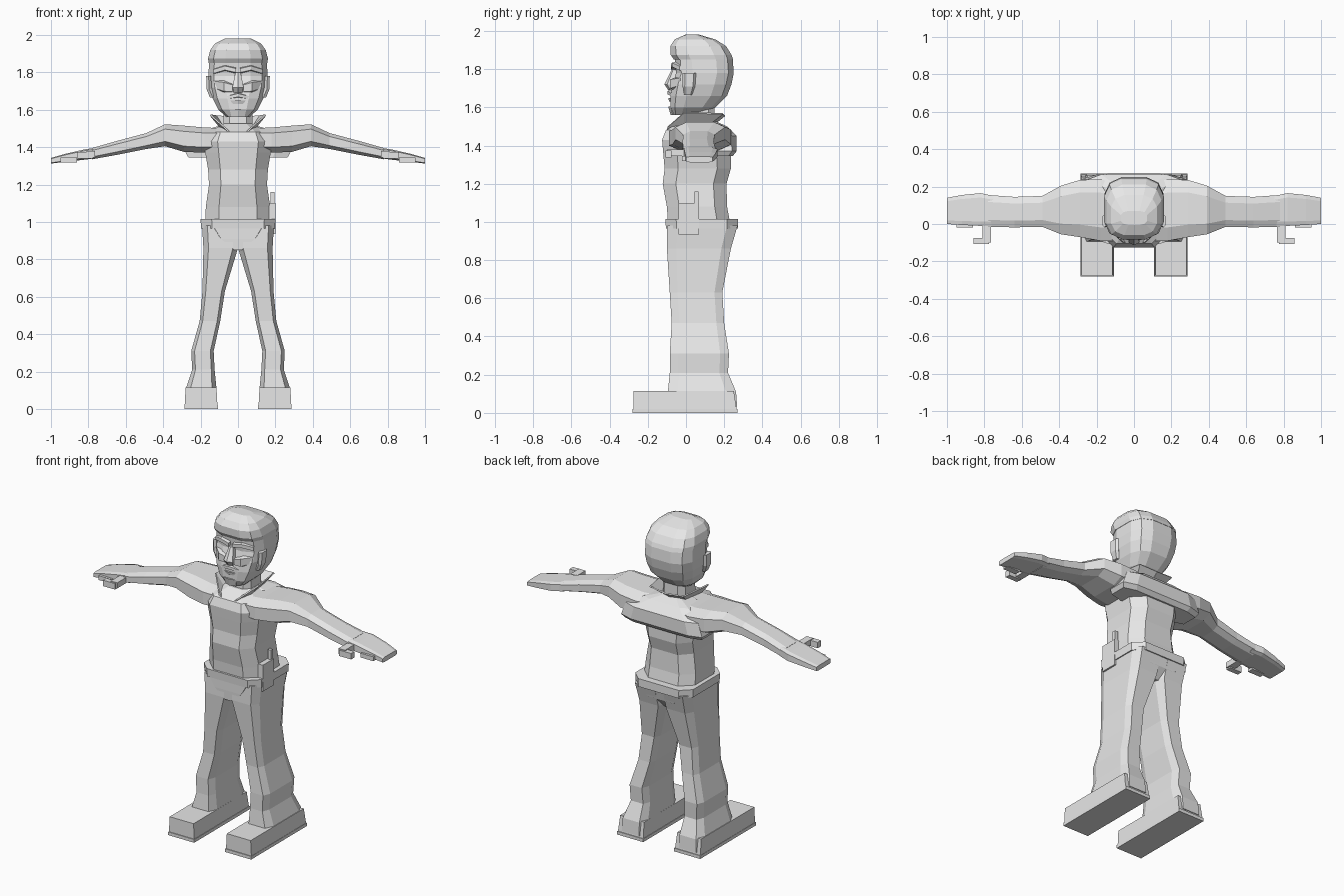
import bpy
import bmesh
from math import cos, sin, pi, copysign

if "Cube" in bpy.data.objects:
    bpy.data.objects.remove(bpy.data.objects["Cube"], do_unlink=True)

GREY = (0.8, 0.8, 0.8, 1)
grey = bpy.data.materials.new("plain grey")
grey.use_nodes = True
grey.diffuse_color = GREY
grey.node_tree.nodes["Principled BSDF"].inputs["Base Color"].default_value = GREY


def finish(name, bm, mirrored=False):
    """Turn a bmesh into a flat shaded object, optionally mirrored in x."""
    bmesh.ops.recalc_face_normals(bm, faces=bm.faces)
    mesh = bpy.data.meshes.new(name)
    bm.to_mesh(mesh)
    bm.free()
    mesh.materials.append(grey)
    obj = bpy.data.objects.new(name, mesh)
    bpy.context.collection.objects.link(obj)
    if mirrored:
        mod = obj.modifiers.new("mirror", 'MIRROR')
        mod.use_mirror_merge = False
    return obj


def outline(a0, a1, b0, b1, sides, power):
    """Rounded box outline that touches the given bounds."""
    biggest = cos(pi / sides)

    def bend(v):
        return copysign(abs(v / biggest) ** power, v)

    points = []
    for i in range(sides):
        t = (i + 0.5) * 2 * pi / sides
        points.append(((a0 + a1) / 2 + bend(cos(t)) * (a1 - a0) / 2,
                       (b0 + b1) / 2 + bend(sin(t)) * (b1 - b0) / 2))
    return points


def loft(name, sections, axis="z", sides=8, power=0.6, mirrored=False):
    """Skin sections of (position, low, high, low, high) along x or z."""
    bm = bmesh.new()
    rings = []
    for pos, *bounds in sections:
        flat = outline(*bounds, sides, power)
        rings.append([bm.verts.new((pos, a, b) if axis == "x" else (a, b, pos))
                      for a, b in flat])
    for low, high in zip(rings, rings[1:]):
        for i in range(sides):
            j = (i + 1) % sides
            bm.faces.new((low[i], low[j], high[j], high[i]))
    bm.faces.new(rings[0])
    bm.faces.new(rings[-1])
    return finish(name, bm, mirrored)


def column(name, sections, **options):
    """Loft of centred sections (height, half width, front, back)."""
    return loft(name, [(z, -w, w, f, b) for z, w, f, b in sections], **options)


def box(name, x0, x1, y0, y1, z0, z1, mirrored=False):
    return loft(name, [(z0, x0, x1, y0, y1), (z1, x0, x1, y0, y1)],
                sides=4, mirrored=mirrored)


# Shoes with thin soles
box("soles", .107, .287, -.28, .27, 0, .02, mirrored=True)
loft("shoes", [(.02, .11, .285, -.275, .265), (.115, .115, .28, -.275, .25)],
     sides=4, mirrored=True)

# Trousers
loft("trouser_legs", [
    (.03, .112, .282, -.09, .268),
    (.11, .115, .278, -.095, .262),
    (.21, .125, .245, -.085, .22),
    (.31, .13, .25, -.085, .225),
    (.47, .095, .205, -.075, .2),
    (.63, .07, .19, -.085, .19),
    (.86, 0, .185, -.1, .235),
    (.98, 0, .192, -.098, .27),
], power=.4, mirrored=True)
column("trouser_seat", [
    (.85, .03, -.098, .2),
    (.91, .13, -.1, .25),
    (.98, .19, -.1, .268),
], power=.4)

# Belt and hip radio
column("belt", [(.965, .198, -.105, .272), (1.015, .2, -.108, .272)], power=.4)
box("radio", .165, .2, -.04, .068, .935, 1.1)
box("radio_antenna", .175, .195, .045, .066, 1.1, 1.16)

# Jacket body
column("jacket", [
    (1, .175, -.095, .23),
    (1.08, .172, -.1, .215),
    (1.2, .155, -.122, .212),
    (1.28, .16, -.112, .235),
    (1.37, .175, -.12, .235),
    (1.43, .185, -.125, .25),
    (1.48, .16, -.105, .225),
    (1.525, .075, -.03, .16),
], power=.6)
column("back_yoke", [
    (1.345, .265, .1, .245),
    (1.37, .28, .1, .265),
    (1.45, .25, .08, .265),
    (1.5, .15, .06, .215),
    (1.525, .06, .05, .16),
], power=.4)

# Sleeves and flat hands
loft("arms", [
    (.05, -.09, .2, 1.38, 1.5),
    (.18, -.09, .24, 1.37, 1.505),
    (.29, -.07, .235, 1.375, 1.515),
    (.39, -.055, .205, 1.405, 1.522),
    (.49, -.015, .15, 1.39, 1.475),
    (.64, -.018, .145, 1.36, 1.435),
    (.78, -.015, .155, 1.335, 1.395),
], axis="x", power=.65, mirrored=True)
loft("hands", [
    (.75, -.01, .15, 1.342, 1.398),
    (.82, -.01, .165, 1.333, 1.388),
    (.92, -.005, .155, 1.322, 1.365),
    (1, 0, .14, 1.312, 1.342),
], axis="x", power=.35, mirrored=True)
box("thumb_bases", .765, .81, -.1, .03, 1.345, 1.38, mirrored=True)
box("thumb_tips", .775, .858, -.108, -.075, 1.338, 1.375, mirrored=True)
box("forefingers", .86, .95, -.02, .02, 1.318, 1.345, mirrored=True)

# Neck and flared collar
column("neck", [(1.46, .08, -.02, .15), (1.63, .075, -.01, .15)])
bm = bmesh.new()
lower = [(.015, -.105, 1.45), (.085, -.01, 1.5), (.08, .12, 1.515), (0, .15, 1.52)]
upper = [(.06, -.095, 1.5), (.145, -.01, 1.575), (.115, .19, 1.57), (0, .2, 1.56)]
low = [bm.verts.new(p) for p in lower]
high = [bm.verts.new(p) for p in upper]
for i in range(len(low) - 1):
    bm.faces.new((low[i], low[i + 1], high[i + 1], high[i]))
collar = finish("collar", bm, mirrored=True)
collar.modifiers.new("thickness", 'SOLIDIFY').thickness = .008

# Head with a heavier cap of hair
column("head", [
    (1.56, .06, -.068, .09),
    (1.6, .105, -.08, .155),
    (1.66, .135, -.08, .215),
    (1.72, .152, -.07, .238),
    (1.78, .158, -.052, .25),
    (1.85, .155, -.058, .245),
], sides=12, power=.65)
column("hair", [
    (1.85, .157, -.064, .247),
    (1.875, .16, -.08, .238),
    (1.92, .148, -.082, .21),
    (1.955, .122, -.06, .155),
    (1.98, .07, -.005, .07),
], sides=12, power=.65)

# Face and ears
column("nose", [
    (1.69, .022, -.09, -.03),
    (1.72, .03, -.11, -.03),
    (1.8, .014, -.072, -.03),
], sides=6)
loft("brows", [
    (.012, -.078, -.02, 1.795, 1.825),
    (.07, -.074, -.02, 1.808, 1.838),
    (.13, -.035, .01, 1.79, 1.82),
], axis="x", sides=6, mirrored=True)
loft("cheeks", [
    (.03, -.082, -.02, 1.69, 1.74),
    (.075, -.084, -.02, 1.69, 1.755),
    (.13, -.03, .01, 1.71, 1.76),
], axis="x", sides=6, mirrored=True)
loft("upper_lip", [
    (0, -.096, -.04, 1.665, 1.69),
    (.06, -.078, -.04, 1.655, 1.675),
], axis="x", sides=6, mirrored=True)
column("lower_lip", [(1.63, .03, -.086, -.03), (1.648, .04, -.09, -.03)], sides=6)
column("chin", [(1.56, .035, -.078, -.02), (1.605, .045, -.09, -.02)], sides=6)
loft("ears", [
    (1.665, .12, .15, -.01, .03),
    (1.71, .14, .168, -.015, .045),
    (1.78, .145, .17, -.015, .05),
], sides=6, mirrored=True)
